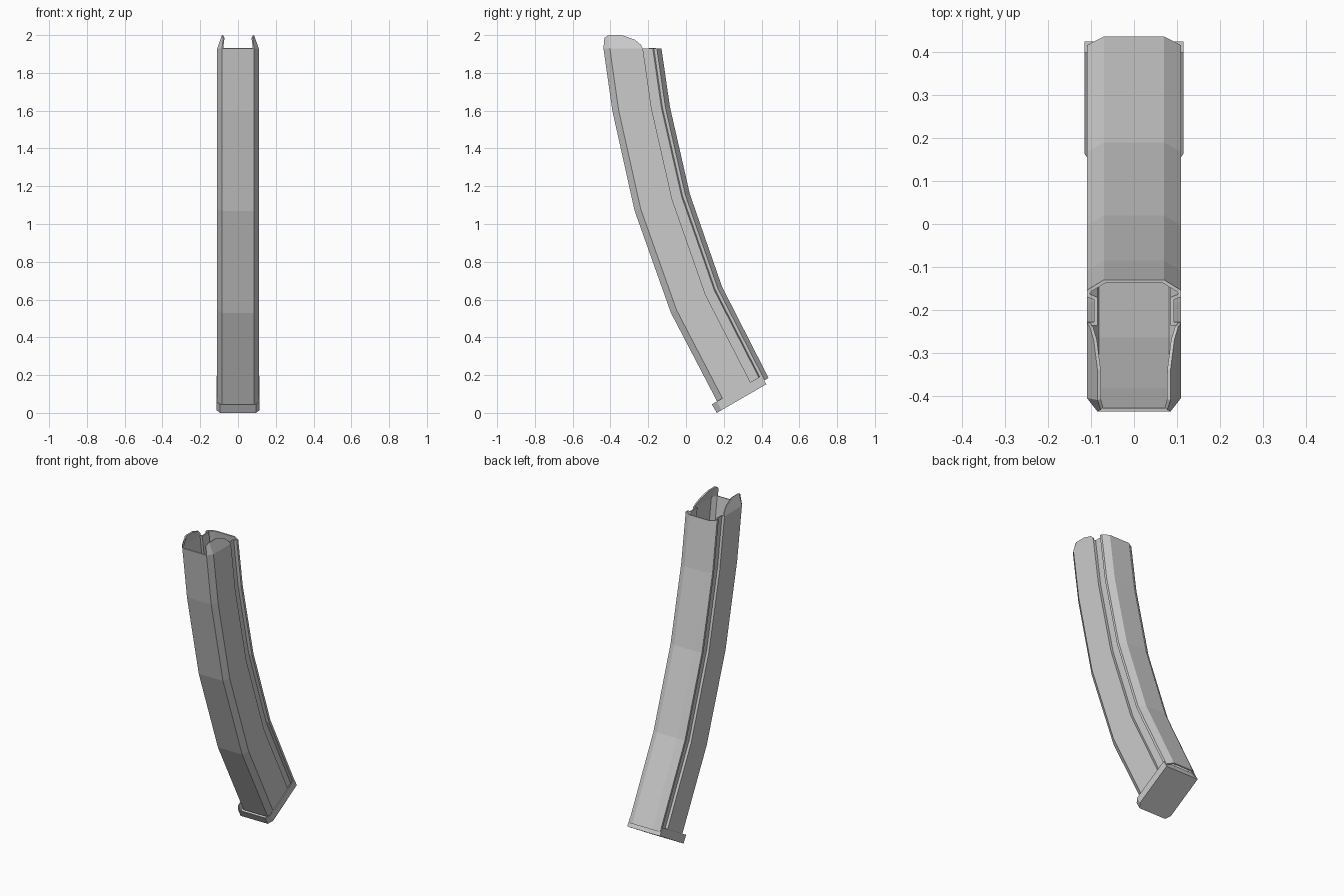
import bpy
from mathutils import Vector

if "Cube" in bpy.data.objects:
    bpy.data.objects.remove(bpy.data.objects["Cube"])


def make(name, verts, faces, thickness, mirror=False):
    mesh = bpy.data.meshes.new(name)
    mesh.from_pydata(verts, [], faces)
    ob = bpy.data.objects.new(name, mesh)
    bpy.context.collection.objects.link(ob)
    if mirror:
        m = ob.modifiers.new("mirror", 'MIRROR')
        m.use_axis = (True, False, False)
    s = ob.modifiers.new("wall", 'SOLIDIFY')
    s.thickness = thickness
    s.offset = -1
    s.use_even_offset = True
    return ob


# Stations along the bend: front (y, z) and back (y, z)
stations = [((0.178, 0.035), (0.437, 0.185)),
            ((-0.08, 0.53), (0.19, 0.67)),
            ((-0.272, 1.07), (0.02, 1.16)),
            ((-0.39, 1.60), (-0.085, 1.62)),
            ((-0.437, 1.93), (-0.13, 1.93))]

# Half cross-section: (x, fraction from front to back) with a side groove
half = [(0.085, 0), (0.11, 0.11), (0.11, 0.68), (0.093, 0.68),
        (0.093, 0.85), (0.11, 0.87), (0.11, 0.92), (0.07, 1)]
loop = half + [(-x, u) for x, u in reversed(half)]
n = len(loop)

# Curved hollow body, open at both ends
verts = []
for (fy, fz), (by, bz) in stations:
    verts += [(x, fy + (by - fy) * u, fz + (bz - fz) * u) for x, u in loop]
faces = [(k * n + i, k * n + (i + 1) % n, (k + 1) * n + (i + 1) % n, (k + 1) * n + i)
         for k in range(len(stations) - 1) for i in range(n)]
make("curved_body", verts, faces, 0.008)

# Inward-leaning lips at the top front, wrapping the front chamfers
outline = [(-0.405, 1.93), (-0.23, 1.93), (-0.24, 1.95), (-0.27, 1.975),
           (-0.34, 2.0), (-0.41, 2.0)]
verts = [(0.11 - 0.357 * (z - 1.93), y, z) for y, z in outline]
verts += [(0.085, -0.437, 1.93), (0.078, -0.432, 1.985)]
make("top_lips", verts, [(0, 1, 2, 3, 4, 5), (6, 0, 5, 7)], 0.008, mirror=True)

# Tilted tray closing the lower end
origin = Vector((0, 0.163, 0.0))
along = Vector((0, 0.866, 0.5))
up = Vector((0, -0.5, 0.866))
plan = [(0.095, 0), (0.115, 0.03), (0.115, 0.303),
        (-0.115, 0.303), (-0.115, 0.03), (-0.095, 0)]
verts = [origin + along * s + up * h + Vector((x, 0, 0))
         for h in (0, 0.052) for x, s in plan]
m = len(plan)
faces = [tuple(reversed(range(m)))]
faces += [(i, (i + 1) % m, (i + 1) % m + m, i + m) for i in range(m)]
make("base_tray", verts, faces, 0.005)
